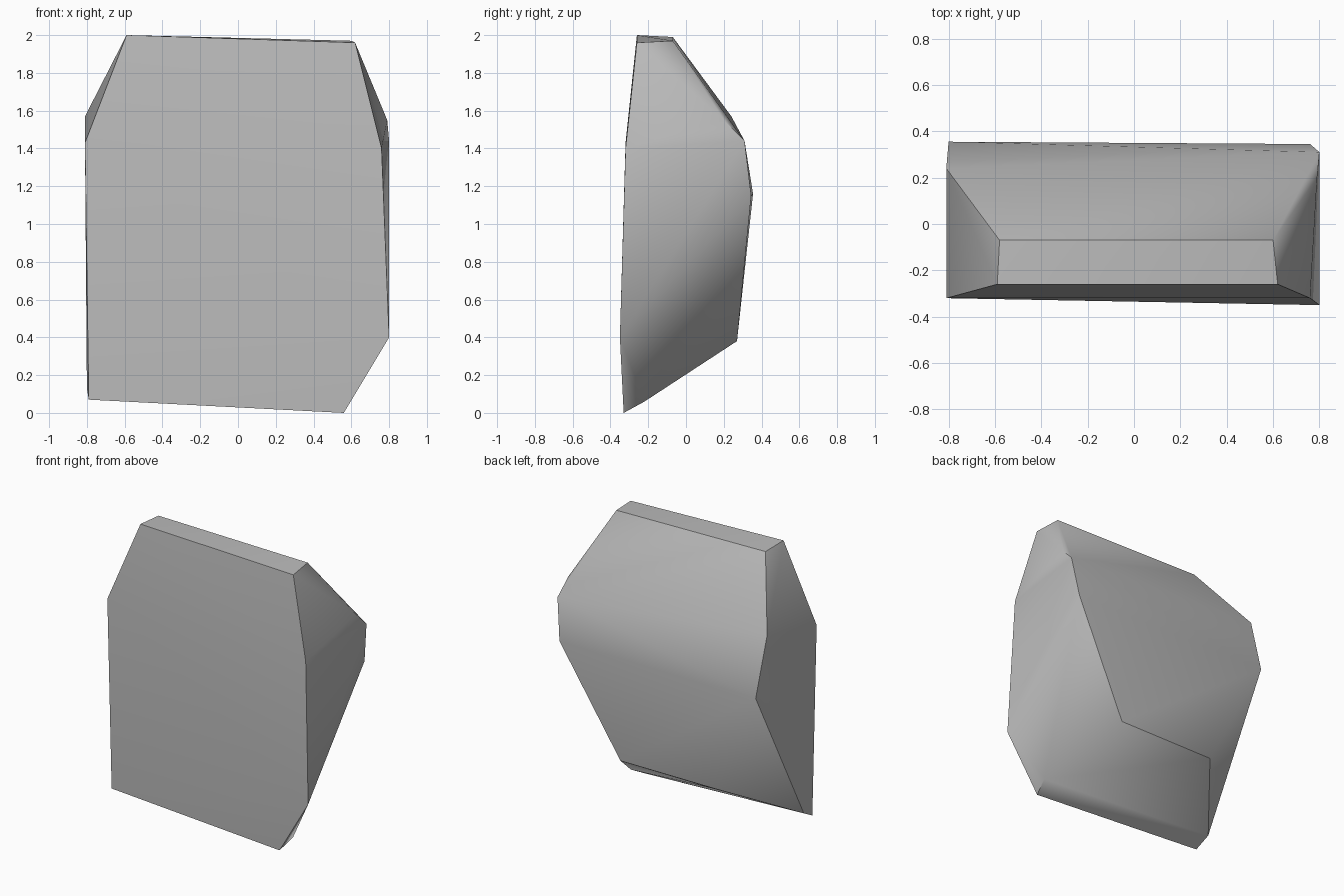
import bpy
import bmesh
import math

cube = bpy.data.objects.get("Cube")
if cube:
    bpy.data.objects.remove(cube, do_unlink=True)

# Flat stone colour
stone = bpy.data.materials.new("stone grey")
stone.use_nodes = True
grey = (0.5, 0.5, 0.5, 1)
stone.diffuse_color = grey
stone.node_tree.nodes["Principled BSDF"].inputs["Base Color"].default_value = grey

# Outline of the broad front face
front_corners = [
    (-.59, -.26, 2), (.62, -.26, 1.96), (.76, -.32, 1.4), (.8, -.35, .4),
    (.56, -.33, 0), (-.79, -.3, .07), (-.81, -.32, 1.43),
]
# Rear edge of the narrow top
top_corners = [(-.58, -.07, 1.99), (.6, -.07, 1.97)]
# Shoulders and ridge of the bulging back
back_corners = [
    (-.81, .24, 1.57), (.79, .2, 1.55), (.8, .31, 1.44),
    (-.8, .355, 1.16), (.76, .345, 1.15),
]
# Chamfered underside
base_corners = [(.33, .27, .38), (-.43, .27, .38), (.59, -.22, .06), (-.8, -.19, .13)]

# Wrap the corners in a faceted solid
bm = bmesh.new()
for corner in front_corners + top_corners + back_corners + base_corners:
    bm.verts.new(corner)
bmesh.ops.convex_hull(bm, input=bm.verts[:])
bmesh.ops.dissolve_limit(bm, angle_limit=math.radians(1), verts=bm.verts[:], edges=bm.edges[:])
bmesh.ops.recalc_face_normals(bm, faces=bm.faces[:])

mesh = bpy.data.meshes.new("rock")
bm.to_mesh(mesh)
bm.free()
mesh.materials.append(stone)
rock = bpy.data.objects.new("rock", mesh)
bpy.context.collection.objects.link(rock)

# Soft facets with crisp main edges
bpy.ops.object.select_all(action="DESELECT")
rock.select_set(True)
bpy.context.view_layer.objects.active = rock
bpy.ops.object.shade_smooth_by_angle(angle=math.radians(46))
